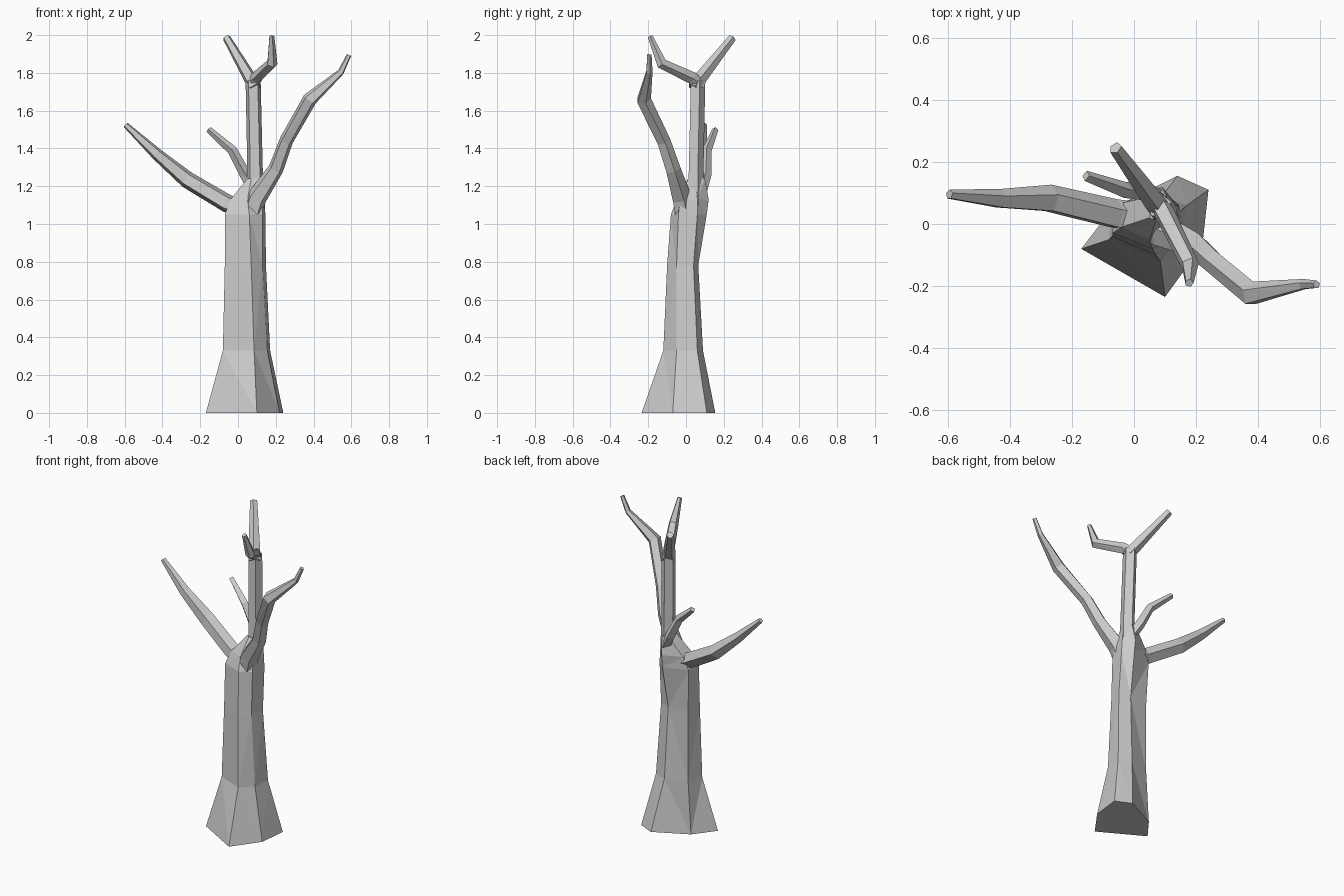
import bpy, bmesh, math
from mathutils import Vector

if "Cube" in bpy.data.objects:
    bpy.data.objects.remove(bpy.data.objects["Cube"])

bark = bpy.data.materials.new("grey bark")
bark.diffuse_color = (0.6, 0.6, 0.6, 1)
bark.use_nodes = True
bark.node_tree.nodes["Principled BSDF"].inputs["Base Color"].default_value = bark.diffuse_color


def loft(name, rings):
    """Skin a list of equal-length point rings and cap both ends."""
    bm = bmesh.new()
    rows = [[bm.verts.new(p) for p in ring] for ring in rings]
    n = len(rows[0])
    for a, b in zip(rows, rows[1:]):
        for i in range(n):
            j = (i + 1) % n
            bm.faces.new((a[i], a[j], b[j], b[i]))
    bm.faces.new(rows[0][::-1])
    bm.faces.new(rows[-1])
    bmesh.ops.triangulate(bm, faces=[f for f in bm.faces if len(f.verts) == 4])
    bmesh.ops.recalc_face_normals(bm, faces=bm.faces[:])
    me = bpy.data.meshes.new(name)
    bm.to_mesh(me)
    bm.free()
    me.materials.append(bark)
    ob = bpy.data.objects.new(name, me)
    bpy.context.collection.objects.link(ob)
    return ob


def limb(name, path, sides=5, ref=(0, 1, 0)):
    """Tapered faceted branch through (x, y, z, radius) stations."""
    pts = [Vector(p[:3]) for p in path]
    rings = []
    for i, p in enumerate(path):
        d = (pts[min(i + 1, len(pts) - 1)] - pts[max(i - 1, 0)]).normalized()
        u = (Vector(ref) - d * d.dot(Vector(ref))).normalized()
        v = d.cross(u)
        rings.append([pts[i] + p[3] * (u * math.cos(t) + v * math.sin(t))
                      for t in (2 * math.pi * k / sides for k in range(sides))])
    return loft(name, rings)


# Six-sided trunk, flared at the roots
levels = [
    (0.00, [(-.17, -.08), (.10, -.235), (.22, -.07), (.24, .11), (.14, .155), (-.07, .05)]),
    (0.33, [(-.08, -.05), (.085, -.12), (.155, -.05), (.17, .06), (.09, .09), (-.05, .05)]),
    (0.78, [(-.07, -.04), (.07, -.10), (.13, -.05), (.148, .04), (.08, .065), (-.05, .05)]),
    (1.05, [(-.07, -.03), (.06, -.08), (.13, -.04), (.145, .06), (.09, .11), (-.06, .06)]),
    (1.13, [(-.04, -.01), (.05, -.05), (.13, -.03), (.14, .06), (.09, .12), (-.03, .07)]),
    (1.24, [(.05, .02), (.07, .01), (.11, .01), (.12, .05), (.10, .10), (.06, .09)]),
]
trunk = loft("trunk", [[(x, y, z) for x, y in ring] for z, ring in levels])

# Main and secondary branches
limbs = [
    limb("left_branch", [(.03, .02, 1.07, .05), (-.06, .03, 1.11, .05), (-.27, .08, 1.235, .047),
                         (-.43, .08, 1.37, .033), (-.595, .095, 1.525, .016)]),
    limb("right_branch", [(.07, -.01, 1.05, .055), (.10, -.025, 1.14, .055), (.20, -.07, 1.29, .042),
                          (.255, -.12, 1.44, .038), (.38, -.225, 1.66, .04),
                          (.545, -.195, 1.805, .018), (.588, -.195, 1.895, .013)]),
    limb("upper_trunk", [(.09, .05, 1.1, .05), (.09, .05, 1.3, .043), (.08, .06, 1.76, .042)]),
    limb("back_fork", [(.09, .04, 1.72, .035), (.065, .075, 1.77, .036), (-.06, .245, 1.985, .022)], ref=(1, 0, 0)),
    limb("front_fork", [(.07, .08, 1.73, .035), (.10, .03, 1.775, .034),
                        (.18, -.13, 1.85, .03), (.178, -.19, 1.995, .014)], ref=(1, 0, 0)),
    limb("small_branch", [(.09, .08, 1.17, .03), (.04, .105, 1.26, .03),
                          (-.03, .11, 1.39, .026), (-.155, .155, 1.5, .017)], sides=4),
]

# Merge the branches into one clean skin
bpy.context.view_layer.objects.active = trunk
for ob in limbs:
    m = trunk.modifiers.new("union", 'BOOLEAN')
    m.operation, m.solver, m.object = 'UNION', 'EXACT', ob
    bpy.ops.object.modifier_apply(modifier=m.name)
    bpy.data.objects.remove(ob, do_unlink=True)
trunk.name = "bare_tree"
